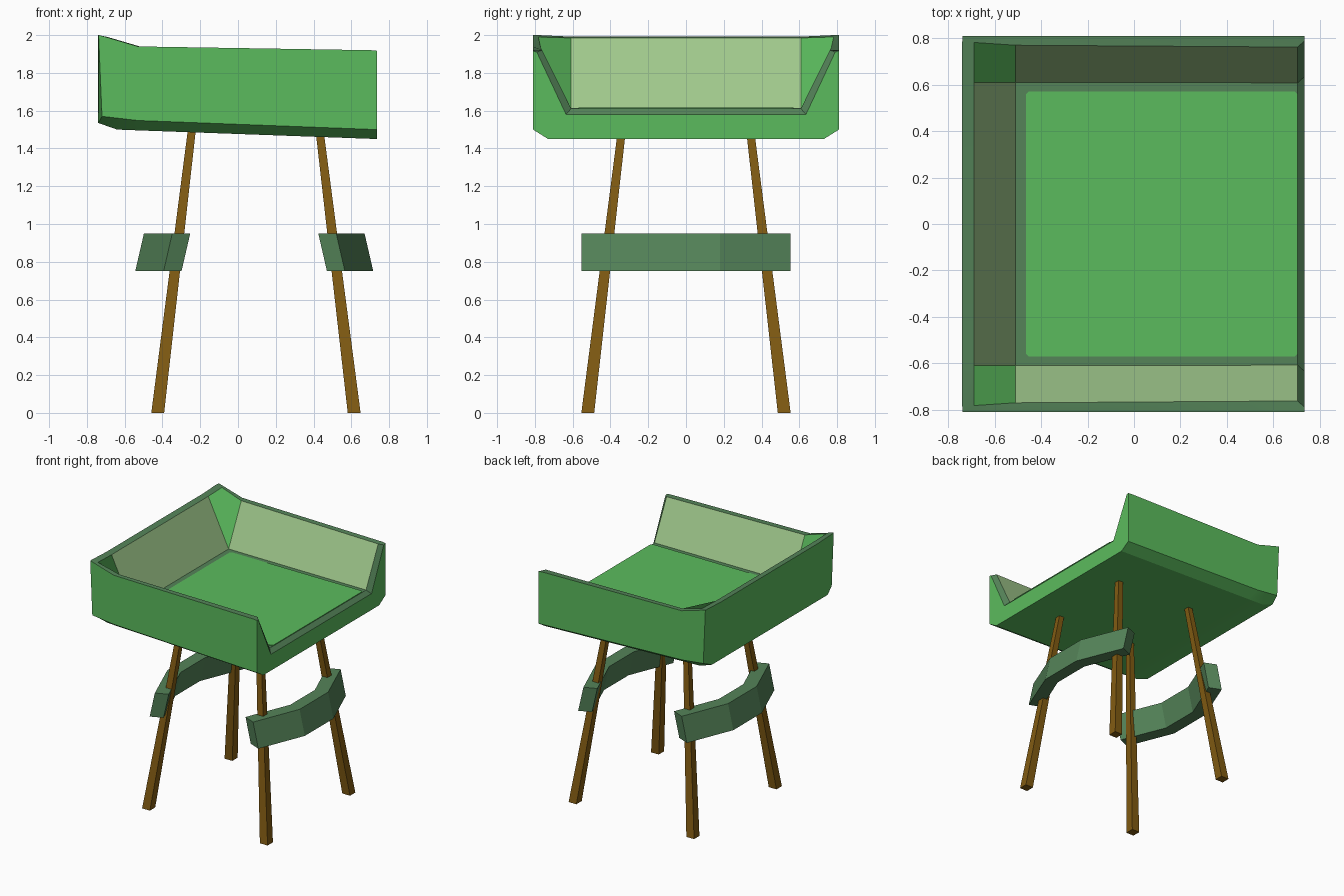
import bpy, bmesh

if "Cube" in bpy.data.objects:
    bpy.data.objects.remove(bpy.data.objects["Cube"])


def colour(name, rgb):
    m = bpy.data.materials.new(name)
    m.diffuse_color = (*rgb, 1)
    m.use_nodes = True
    m.node_tree.nodes["Principled BSDF"].inputs["Base Color"].default_value = m.diffuse_color
    return m


BRIGHT = colour("bright_green", (0.105, 0.50, 0.11))
DARK = colour("dark_green", (0.09, 0.23, 0.10))
PALE = colour("pale_green", (0.35, 0.58, 0.26))
BROWN = colour("brown_wood", (0.22, 0.105, 0.006))


def loft(name, loops, mats, rule=lambda span, seg: 0):
    """Skin a closed solid through matching loops; rule picks each face's material."""
    bm = bmesh.new()
    rings = [[bm.verts.new(p) for p in loop] for loop in loops]
    n = len(rings[0])
    for k in range(len(rings) - 1):
        a, b = rings[k], rings[k + 1]
        for i in range(n):
            j = (i + 1) % n
            bm.faces.new((a[i], a[j], b[j], b[i])).material_index = rule(k, i)
    bm.faces.new(rings[0])
    bm.faces.new(rings[-1])
    bmesh.ops.recalc_face_normals(bm, faces=bm.faces)
    me = bpy.data.meshes.new(name)
    bm.to_mesh(me)
    bm.free()
    for m in mats:
        me.materials.append(m)
    ob = bpy.data.objects.new(name, me)
    bpy.context.collection.objects.link(ob)
    return ob


# Tray: half sections from open end to back wall
# (bottom edge, outer chamfer, outer top, inner top, floor edge)
sections = [
    [(.735, .73, 1.45), (.735, .81, 1.50), (.735, .81, 1.917), (.735, .79, 1.91), (.735, .635, 1.58)],
    [(.705, .73, 1.451), (.705, .81, 1.501), (.705, .81, 1.92), (.705, .762, 1.92), (.705, .608, 1.611)],
    [(-.51, .73, 1.495), (-.53, .81, 1.548), (-.53, .81, 1.94), (-.51, .77, 1.937), (-.51, .61, 1.613)],
    [(-.64, .73, 1.50), (-.66, .81, 1.563), (-.70, .81, 1.99), (-.69, .782, 1.99), (-.69, .61, 1.985)],
    [(-.74, .73, 1.535), (-.72, .81, 1.57), (-.738, .81, 2.0), (-.74, .782, 2.0), (-.74, .61, 1.992)],
]
loops = [h + [(x, -y, z) for x, y, z in reversed(h)] for h in sections]


def tray_rule(span, seg):
    if seg in (2, 6):                      # top rim
        return 1
    if seg in (3, 5):                      # side walls, with bright corner patches
        return (1, 2, 0, 1)[span]
    if seg == 4:                           # lip, floor border, back wall, back rim
        return (1, 1, 2, 1)[span]
    return 0                               # outside and underside


tray = loft("tray", loops, [BRIGHT, DARK, PALE], tray_rule)
bpy.context.view_layer.objects.active = tray
tray.select_set(True)
bpy.ops.object.shade_smooth_by_angle(angle=0.35)

# Floor panel with slightly clipped corners
x0, x1, w, c = -.465, .705, .57, .012
outline = [(x0 + c, -w), (x1 - c, -w), (x1, -w + c), (x1, w - c),
           (x1 - c, w), (x0 + c, w), (x0, w - c), (x0, -w + c)]
loft("floor_panel", [[(x, y, z) for x, y in outline] for z in (1.610, 1.617)], [BRIGHT])

# Splayed, tapered legs
for label, xb, xt in (("back", -.425, -.243), ("front", .615, .43)):
    for side, s in (("left", 1), ("right", -1)):
        rings = []
        for x, y, z, r in ((xb, .52, 0, .034), (xt, .338, 1.51, .021)):
            y *= s
            rings.append([(x - r, y - r, z), (x + r, y - r, z), (x + r, y + r, z), (x - r, y + r, z)])
        loft(f"{label}_{side}_leg", rings, [BROWN])

# Outward-bowed braces, leaning with the legs
path = [((.52, .552), (.425, .512)), ((.67, .18), (.57, .155))]   # outer, inner points
stations = path + [tuple((x, -y) for x, y in p) for p in reversed(path)]
for label, s, mid in (("front", 1, 0), ("back", -1, .172)):
    rings = []
    for (ox, oy), (ix, iy) in stations:
        rings.append([(s * (x + d) + mid, y, z)
                      for x, y, d, z in ((ox, oy, 0, .95), (ix, iy, 0, .95),
                                         (ix, iy, .046, .75), (ox, oy, .046, .75))])
    loft(f"{label}_brace", rings, [DARK])
